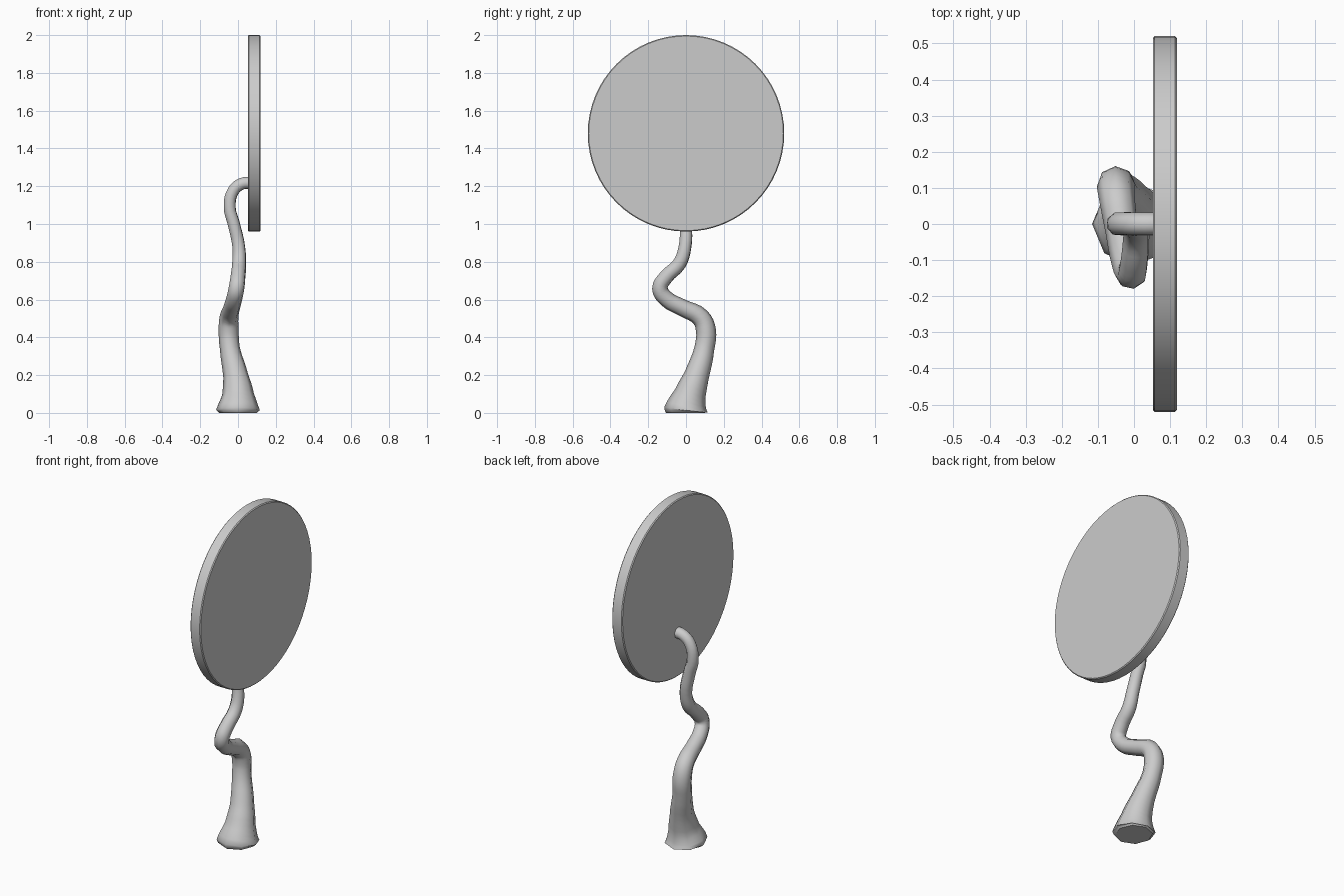
import bpy, math

if "Cube" in bpy.data.objects:
    bpy.data.objects.remove(bpy.data.objects["Cube"])


def finish(obj, angle):
    bpy.ops.object.select_all(action='DESELECT')
    obj.select_set(True)
    bpy.context.view_layer.objects.active = obj
    if obj.type == 'CURVE':
        bpy.ops.object.convert(target='MESH')
    bpy.ops.object.shade_smooth_by_angle(angle=math.radians(angle))


def tube(name, pts):
    """Eight-sided tapered tube through (x, y, z, radius) points."""
    cu = bpy.data.curves.new(name, 'CURVE')
    cu.dimensions = '3D'
    cu.bevel_depth = 1.0
    cu.bevel_resolution = 2
    cu.resolution_u = 4
    cu.use_fill_caps = True
    sp = cu.splines.new('BEZIER')
    sp.bezier_points.add(len(pts) - 1)
    for bp, (x, y, z, r) in zip(sp.bezier_points, pts):
        bp.co = (x, y, z)
        bp.radius = r
        bp.handle_left_type = bp.handle_right_type = 'AUTO'
    obj = bpy.data.objects.new(name, cu)
    bpy.context.collection.objects.link(obj)
    finish(obj, 60)
    return obj


# Wavy stem: flared foot, S-bend, hook into the back of the disc
tube("stem", [
    (0.00, 0.00, 0.00, 0.100),
    (0.00, 0.00, 0.015, 0.116),
    (0.00, 0.022, 0.10, 0.084),
    (-0.013, 0.057, 0.20, 0.066),
    (-0.043, 0.097, 0.34, 0.053),
    (-0.050, 0.105, 0.44, 0.053),
    (-0.048, 0.077, 0.505, 0.050),
    (-0.034, -0.02, 0.557, 0.045),
    (-0.020, -0.105, 0.605, 0.043),
    (-0.008, -0.138, 0.66, 0.042),
    (0.000, -0.105, 0.72, 0.040),
    (0.006, -0.035, 0.79, 0.038),
    (0.004, -0.005, 0.88, 0.035),
    (-0.022, 0.00, 1.00, 0.034),
    (-0.044, 0.00, 1.09, 0.033),
    (-0.025, 0.00, 1.175, 0.033),
    (0.020, 0.00, 1.213, 0.033),
    (0.075, 0.00, 1.218, 0.033),
])

# Upright round disc facing sideways
bpy.ops.mesh.primitive_cylinder_add(vertices=64, radius=0.52, depth=0.067,
                                    location=(0.0855, 0, 1.48),
                                    rotation=(0, math.pi / 2, 0))
disc = bpy.context.object
disc.name = "disc"
bev = disc.modifiers.new("edge", 'BEVEL')
bev.width = 0.005
bev.segments = 1
bev.limit_method = 'ANGLE'
finish(disc, 30)
